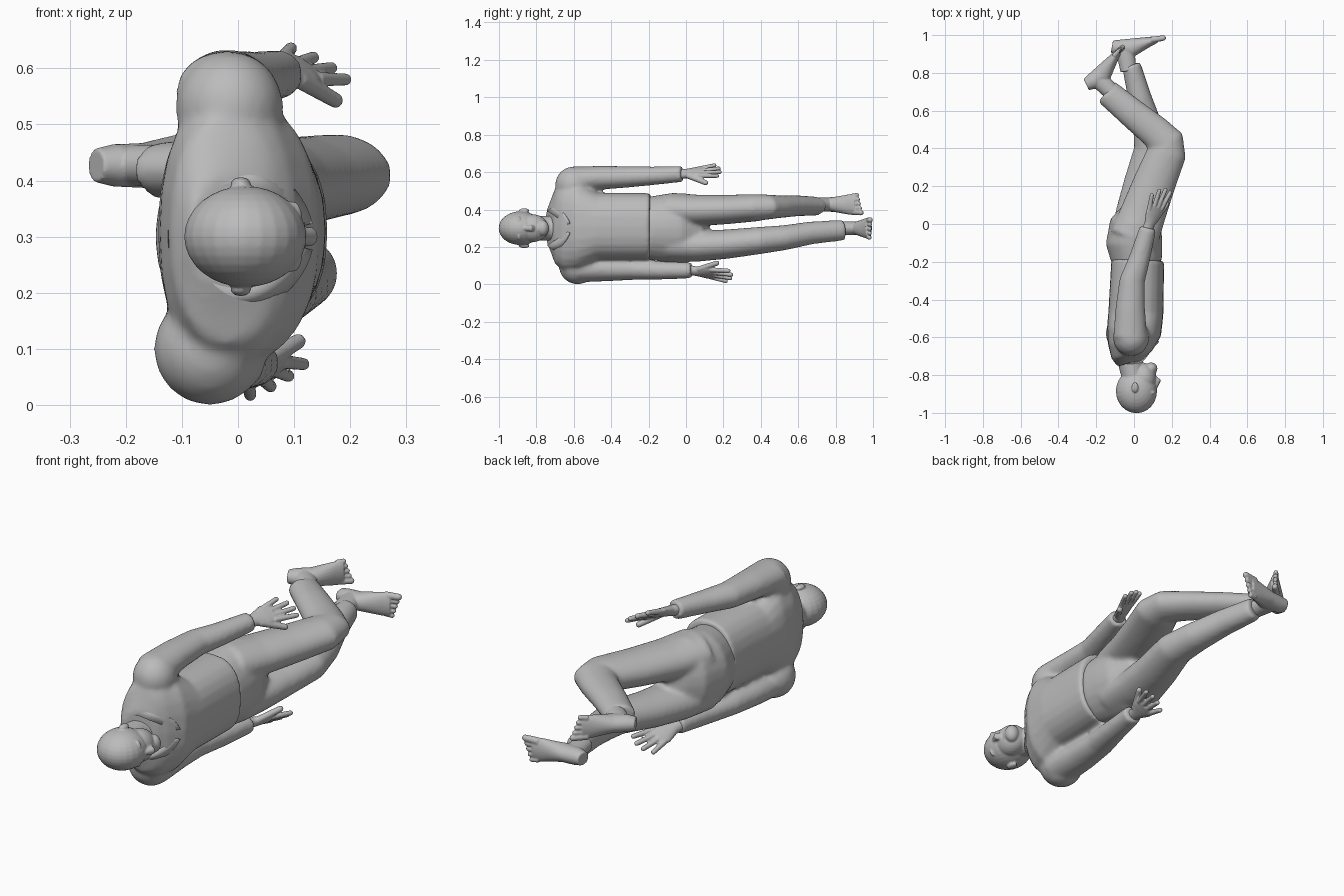
import bpy, bmesh, math
from mathutils import Vector, Matrix

cube = bpy.data.objects.get("Cube")
if cube:
    bpy.data.objects.remove(cube, do_unlink=True)

grey = bpy.data.materials.new("plain grey")
grey.use_nodes = True
colour = (.5, .5, .5, 1)
grey.diffuse_color = colour
grey.node_tree.nodes["Principled BSDF"].inputs["Base Color"].default_value = colour

LATERAL = Vector((0, 0, 1))
MID = .3


def loft(bm, rings, side=LATERAL, sides=24, power=1):
    """Closed tube through rings of (centre, depth radius, lateral radius);
    a power under one squares the section."""
    def wave(value):
        return math.copysign(abs(value) ** power, value)

    centres = [Vector(centre) for centre, depth, width in rings]
    loops = []
    for i, (centre, depth, width) in enumerate(rings):
        before = centres[max(i - 1, 0)]
        after = centres[min(i + 1, len(rings) - 1)]
        tangent = (after - before).normalized()
        normal = side.cross(tangent).normalized()
        across = tangent.cross(normal)
        loop = []
        for k in range(sides):
            angle = math.tau * k / sides
            offset = (normal * depth * wave(math.cos(angle))
                      + across * width * wave(math.sin(angle)))
            loop.append(bm.verts.new(centres[i] + offset))
        loops.append(loop)
    for low, high in zip(loops, loops[1:]):
        for k in range(sides):
            j = (k + 1) % sides
            bm.faces.new((low[k], low[j], high[j], high[k]))
    bm.faces.new(loops[0][::-1])
    bm.faces.new(loops[-1])


def limb(bm, joints, start, end):
    """Sleeve or trouser leg through its joints, tapering evenly
    between the (depth, lateral) radii at its two ends."""
    joints = [Vector(joint) for joint in joints]
    start, end = Vector(start), Vector(end)
    spans = len(joints) - 1
    rings = []
    for i, joint in enumerate(joints):
        depth, width = start.lerp(end, i / spans)
        rings.append((joint, depth, width))
    loft(bm, rings)


def blob(bm, centre, radii):
    """Ellipsoid."""
    matrix = Matrix.Translation(centre) @ Matrix.Diagonal((*radii, 1))
    bmesh.ops.create_uvsphere(bm, u_segments=24, v_segments=16, radius=1, matrix=matrix)


def digit(bm, start, end, radius, side):
    """Tapered finger or toe with a rounded tip."""
    tip = radius * .85
    loft(bm, [(start, radius, radius), (end, tip, tip)], side)
    blob(bm, end, [tip] * 3)


def add_object(name, bm):
    bmesh.ops.recalc_face_normals(bm, faces=bm.faces)
    mesh = bpy.data.meshes.new(name)
    bm.to_mesh(mesh)
    bm.free()
    mesh.materials.append(grey)
    mesh.shade_smooth()
    obj = bpy.data.objects.new(name, mesh)
    bpy.context.collection.objects.link(obj)
    return obj


def sculpt(name, bm, voxel, smoothing):
    """Fuse the overlapping volumes into one soft skin."""
    obj = add_object(name, bm)
    remesh = obj.modifiers.new("Fuse", "REMESH")
    remesh.mode = "VOXEL"
    remesh.voxel_size = voxel
    remesh.use_smooth_shade = True
    smooth = obj.modifiers.new("Soften", "SMOOTH")
    smooth.factor = .5
    smooth.iterations = smoothing


# Shirt: torso, shoulders and both sleeves
bm = bmesh.new()
torso = [(-.01, -.73, .08, .1), (-.02, -.7, .1, .2), (-.02, -.65, .12, .24),
         (0, -.57, .145, .235), (.01, -.47, .146, .18), (.02, -.19, .14, .178)]
loft(bm, [((x, y, .31), depth, width) for x, y, depth, width in torso], power=.85)
blob(bm, (-.015, -.6, .53), (.096, .1, .1))
blob(bm, (-.05, -.58, .1), (.1, .1, .1))
shoulder, cuff = (.09, .07), (.045, .043)
limb(bm, [(-.02, -.6, .56), (-.02, -.45, .57), (-.01, -.3, .575),
          (.03, -.18, .58), (.075, -.02, .59)], shoulder, cuff)
limb(bm, [(-.04, -.58, .08), (-.04, -.42, .08), (-.03, -.28, .08),
          (0, -.14, .075), (.03, .03, .075)], shoulder, cuff)
sculpt("shirt", bm, .01, 8)

# Trousers: pelvis, bent leg and trailing straight leg
bm = bmesh.new()
pelvis = [(.02, -.22, .13, .165), (0, -.1, .15, .185), (.01, 0, .138, .188),
          (.03, .06, .1, .15), (.05, .11, .05, .1)]
loft(bm, [((x, y, MID), depth, width) for x, y, depth, width in pelvis])
hip = (.13, .09)
limb(bm, [(0, -.08, .4), (.05, .06, .395), (.11, .22, .4), (.175, .38, .41),
          (.175, .43, .413), (.11, .49, .415), (-.02, .595, .42), (-.145, .7, .418)],
     hip, (.07, .05))
limb(bm, [(0, -.08, .21), (.02, .06, .205), (.05, .22, .215), (.09, .4, .235),
          (.07, .53, .25), (.03, .67, .275), (-.015, .845, .29)], hip, (.05, .055))
sculpt("trousers", bm, .01, 10)

# Head, face and neck
bm = bmesh.new()
loft(bm, [((-.02, -.66, MID), .085, .08), ((-.02, -.73, MID), .066, .066),
          ((0, -.82, MID), .062, .066)])
blob(bm, (.013, -.885, MID), (.109, .117, .09))
blob(bm, (.05, -.82, MID), (.068, .085, .074))
blob(bm, (.09, -.765, MID), (.034, .032, .042))
loft(bm, [((.1, -.89, MID), .012, .01), ((.128, -.825, MID), .016, .018),
          ((.106, -.81, MID), .01, .016)])
for height in (-.792, -.782):
    blob(bm, (.103, height, MID), (.016, .006, .026))
for sign in (-1, 1):
    blob(bm, (.097, -.893, MID + sign * .034), (.018, .01, .03))
    blob(bm, (.088, -.868, MID + sign * .034), (.012, .007, .014))
    blob(bm, (.005, -.865, MID + sign * .095), (.018, .028, .011))
sculpt("head", bm, .004, 5)

# Folded collar, open in a V at the front
bm = bmesh.new()
STEPS = 48
rows = []
for depth, width, level, drop in ((.075, .08, -.69, .04), (.09, .095, -.74, .1),
                                  (.125, .135, -.69, .07)):
    row = []
    for k in range(STEPS + 1):
        angle = math.radians(10 + 340 * k / STEPS)
        front = drop * max(0, math.cos(angle)) ** 3
        row.append(bm.verts.new(((depth + front * .15) * math.cos(angle),
                                 level + front,
                                 MID + width * math.sin(angle))))
    rows.append(row)
for low, high in zip(rows, rows[1:]):
    for k in range(STEPS):
        bm.faces.new((low[k], low[k + 1], high[k + 1], high[k]))
solid = add_object("collar", bm).modifiers.new("Cloth", "SOLIDIFY")
solid.thickness = .006


def hand(name, wrist, direction, spread, inward):
    bm = bmesh.new()
    wrist, d, s = Vector(wrist), Vector(direction).normalized(), Vector(spread).normalized()
    palm = [(-.04, .027, .03), (.02, .023, .03), (.08, .018, .05), (.12, .013, .045)]
    loft(bm, [(wrist + d * along, depth, width) for along, depth, width in palm], s)
    for t, length in ((-1.5, .085), (-.5, .11), (.5, .115), (1.5, .1)):
        base = wrist + d * .1 + s * t * .024
        digit(bm, base, base + d * length + s * t * .012, .013, s)
    thumb = wrist + d * .035 + s * .024
    digit(bm, thumb, thumb + d * .1 + s * .036 + LATERAL * inward * .028, .016, s)
    sculpt(name, bm, .004, 3)


hand("left_hand", (.075, -.02, .59), (.38, 1, .1), (.85, 0, -.53), -1)
hand("right_hand", (.025, .035, .073), (.24, 1, -.15), (.85, 0, .53), 1)


def foot(name, heel, tip, inner):
    """Bare foot with a flat sole; inner is the lateral sign of the big toe."""
    bm = bmesh.new()
    heel = Vector(heel)
    d = (Vector(tip) - heel).normalized()
    up = d.cross(LATERAL).normalized()

    def at(along, height, across=0):
        return heel + d * along + up * height + LATERAL * inner * across

    sole = [(0, .033, .03), (.035, .043, .038), (.1, .05, .04), (.2, .026, .055), (.24, .018, .052)]
    loft(bm, [(at(along, half), half, width) for along, half, width in sole])
    loft(bm, [(at(.075, .17), .043, .037), (at(.067, .04), .05, .037)])
    for i in range(5):
        across = .04 - .0215 * i
        radius = .013 if i else .017
        digit(bm, at(.21, .018, across), at(.275 - .008 * i, .014, across * 1.1), radius, LATERAL)
    sculpt(name, bm, .004, 3)


foot("left_foot", (-.275, .763, .427), (-.065, .95, .427), -1)
foot("right_foot", (-.12, .972, MID), (.17, 1, MID), 1)
